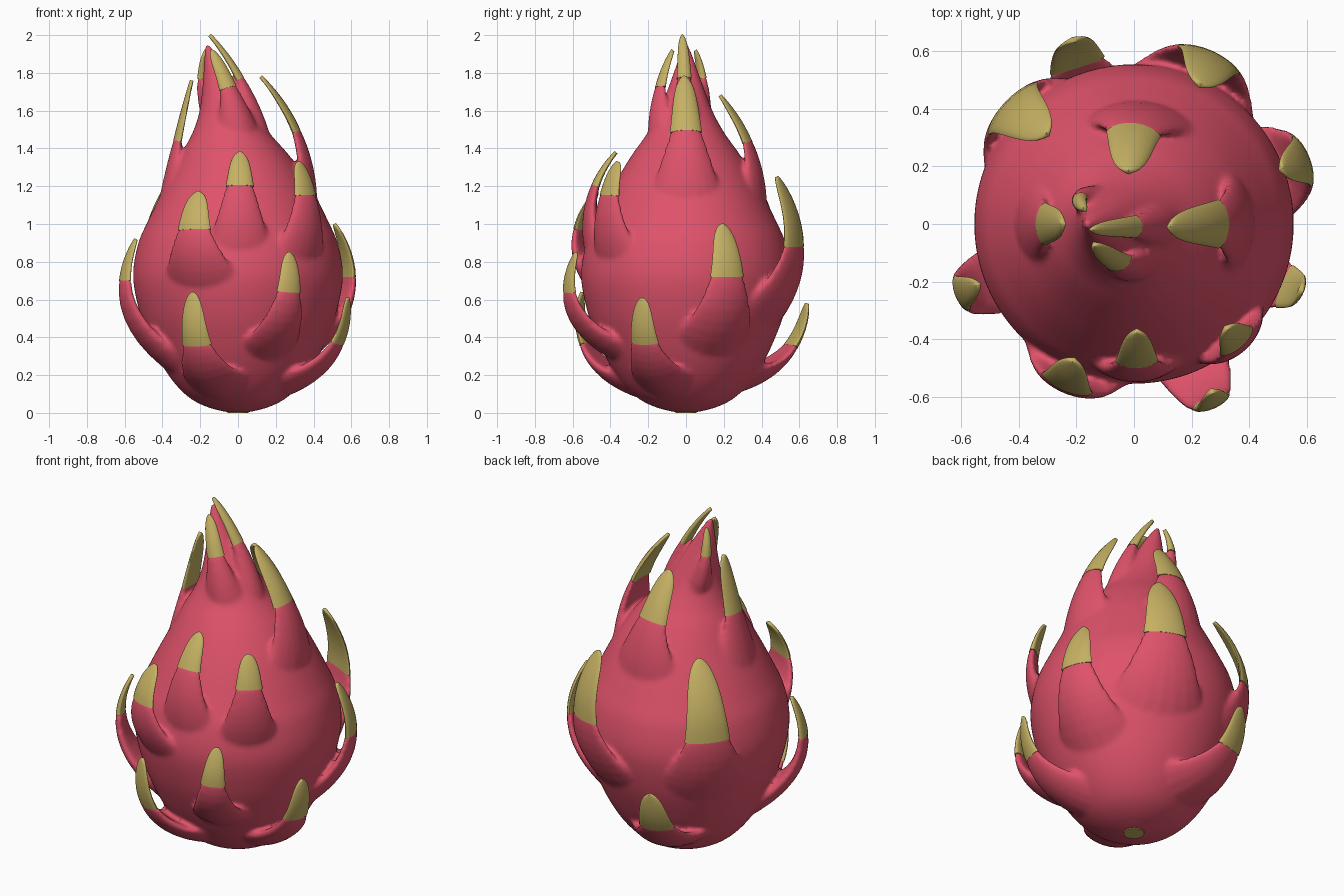
import bpy
import bmesh
from math import sin, cos, pi, atan2, sqrt, radians
from mathutils import Vector

if "Cube" in bpy.data.objects:
    bpy.data.objects.remove(bpy.data.objects["Cube"], do_unlink=True)


def make_material(name, colour):
    mat = bpy.data.materials.new(name)
    mat.use_nodes = True
    mat.diffuse_color = (*colour, 1)
    mat.node_tree.nodes["Principled BSDF"].inputs["Base Color"].default_value = (*colour, 1)
    return mat


PINK = make_material("pink_skin", (0.74, 0.085, 0.145))
YELLOW = make_material("yellow_green", (0.56, 0.44, 0.125))


def smooth_curve(points, steps=6):
    """Catmull-Rom curve through 2D points."""
    pts = [Vector(p) for p in (points[0], *points, points[-1])]
    curve = []
    for a, b, c, d in zip(pts, pts[1:], pts[2:], pts[3:]):
        for i in range(steps):
            t = i / steps
            curve.append(b + (c - a) * (t / 2)
                         + (a * 2 - b * 5 + c * 4 - d) * (t * t / 2)
                         + (b * 3 - c * 3 + d - a) * (t ** 3 / 2))
    return curve + [pts[-1]]


# Body profile: radius, height
PROFILE = smooth_curve([
    (0.06, 0.004), (0.16, 0.03), (0.25, 0.075), (0.33, 0.15), (0.4, 0.25),
    (0.46, 0.37), (0.52, 0.53), (0.555, 0.72), (0.53, 0.89), (0.475, 1.02),
    (0.385, 1.2), (0.29, 1.36), (0.205, 1.48), (0.14, 1.6), (0.08, 1.76),
    (0.035, 1.89), (0.012, 1.95)])


def lean(z):
    """Sideways shift of the body axis at a height."""
    return -0.16 * max(0, (z - 1.2) / 0.74) ** 1.5


def radius(z):
    """Body radius at a height."""
    for (r0, z0), (r1, z1) in zip(PROFILE, PROFILE[1:]):
        if z0 <= z <= z1:
            return r0 + (r1 - r0) * (z - z0) / (z1 - z0)
    return 0.01


def skin(bm, rings):
    """Add a closed surface through a list of rings."""
    loops = [[bm.verts.new(p) for p in ring] for ring in rings]
    n = len(loops[0])
    faces = [bm.faces.new(loops[0][::-1]), bm.faces.new(loops[-1])]
    for a, b in zip(loops, loops[1:]):
        for j in range(n):
            k = (j + 1) % n
            faces.append(bm.faces.new((a[j], a[k], b[k], b[j])))
    bmesh.ops.recalc_face_normals(bm, faces=faces)


def finish(name, bm, mat):
    """Turn a bmesh into a smooth shaded object of one colour."""
    mesh = bpy.data.meshes.new(name)
    bm.to_mesh(mesh)
    bm.free()
    obj = bpy.data.objects.new(name, mesh)
    bpy.context.collection.objects.link(obj)
    mesh.materials.append(mat)
    bpy.ops.object.select_all(action="DESELECT")
    obj.select_set(True)
    bpy.context.view_layer.objects.active = obj
    bpy.ops.object.shade_smooth_by_angle(angle=radians(60))
    return obj


def circle(r, z, n=96):
    return [(lean(z) + r * cos(2 * pi * i / n), r * sin(2 * pi * i / n), z) for i in range(n)]


def shrink(ring, factor):
    """Ring pulled towards its middle."""
    middle = sum(ring, Vector()) / len(ring)
    return [middle + (p - middle) * factor for p in ring]


def scale_rings(tip, cut, width, base_z, low=8, high=10, sides=20):
    """Rings of a leafy scale rising from the skin through cut to a rounded tip."""
    tip, cut = Vector(tip), Vector(cut)
    az = atan2(cut.y, cut.x - lean(cut.z))
    out = Vector((cos(az), sin(az), 0))
    base = Vector((lean(base_z), 0, base_z)) + out * max(0.02, radius(base_z) - 0.08)
    tk = (cut - base).length / ((cut - base).length + (tip - cut).length)

    def path(t):
        return (base * ((t - tk) * (t - 1) / tk)
                + cut * (t * (t - 1) / (tk * (tk - 1)))
                + tip * (t * (t - tk) / (1 - tk)))

    rings = []
    for i in range(low + high + 1):
        if i <= low:
            s = i / low
            t = tk * s
            w = width * (2.5 - 1.5 * s)
            thick = 0.11 - 0.065 * s
        else:
            s = sin((i - low) / high * pi / 2)
            t = tk + (1 - tk) * s
            w = width * (1 - 0.43 * s) * max(0.06, sqrt(max(0, 1 - s ** 6)))
            thick = 0.045 - 0.025 * s
        p = path(t)
        d = (path(t + 0.01) - path(t - 0.01)).normalized()
        side = Vector((-out.y, out.x, 0))
        side = (side - d * side.dot(d)).normalized()
        normal = side.cross(d)
        bend = max(0.12, radius(p.z))
        ring = []
        for j in range(sides):
            a = 2 * pi * j / sides
            u = cos(a) * w / 2
            ring.append(p + side * u + normal * (sin(a) * thick / 2 - u * u / (2 * bend)))
        rings.append(ring)
    # The pink root ends as a short peg hidden inside the tip
    return rings[:low + 1] + [shrink(rings[low + 1], 0.6)], rings[low:]


# Scales: tip, colour change point, width there, height of the root
LOWER = [
    ((-0.24, -0.55, 0.64), (-0.22, -0.53, 0.36), 0.17, 0.12),
    ((0.27, -0.58, 0.85), (0.27, -0.62, 0.64), 0.14, 0.31),
    ((0.58, -0.23, 0.61), (0.53, -0.22, 0.37), 0.16, 0.13),
    ((-0.54, -0.21, 0.92), (-0.6, -0.24, 0.7), 0.13, 0.23),
    ((-0.21, 0.64, 0.58), (-0.2, 0.56, 0.35), 0.2, 0.15),
    ((0.51, 0.19, 1.0), (0.59, 0.22, 0.72), 0.19, 0.31),
]
MIDDLE = [
    ((-0.21, -0.47, 1.17), (-0.235, -0.56, 0.97), 0.19, 0.64),
    ((0.01, -0.37, 1.38), (0.01, -0.48, 1.2), 0.15, 0.8),
    ((0.32, -0.36, 1.33), (0.36, -0.41, 1.15), 0.15, 0.77),
    ((0.23, 0.48, 1.25), (0.265, 0.58, 0.88), 0.24, 0.44),
    ((-0.3, 0.31, 1.28), (-0.43, 0.41, 0.86), 0.25, 0.42),
]
UPPER = [
    ((-0.02, 0.18, 1.68), (0, 0.33, 1.43), 0.19, 1.06),
    ((0.12, -0.01, 1.78), (0.31, 0, 1.49), 0.17, 1.08),
    ((-0.245, 0, 1.76), (-0.32, 0, 1.44), 0.15, 1.06),
    ((-0.15, -0.02, 2), (0.01, -0.01, 1.77), 0.08, 1.44),
    ((-0.14, -0.07, 1.92), (-0.05, -0.14, 1.72), 0.1, 1.44),
    ((-0.17, 0.05, 1.92), (-0.19, 0.085, 1.77), 0.06, 1.52),
]

# Pink skin: body and scale roots grown together; yellow tips stay separate
fruit = bmesh.new()
skin(fruit, [circle(r, z) for r, z in PROFILE])
for level, group in (("lower", LOWER), ("middle", MIDDLE), ("upper", UPPER)):
    for number, spec in enumerate(group, 1):
        root, end = scale_rings(*spec)
        skin(fruit, root)
        tip_mesh = bmesh.new()
        skin(tip_mesh, end)
        finish(f"{level}_scale_tip_{number}", tip_mesh, YELLOW)

body = finish("fruit_skin", fruit, PINK)
merge = body.modifiers.new("merge", "REMESH")
merge.mode = "VOXEL"
merge.voxel_size = 0.012
merge.use_smooth_shade = True
soften = body.modifiers.new("soften", "SMOOTH")
soften.factor = 0.5
soften.iterations = 8

# Stem scar underneath
scar = bmesh.new()
skin(scar, [circle(0.055, 0), circle(0.055, 0.02)])
finish("stem_scar", scar, YELLOW)
